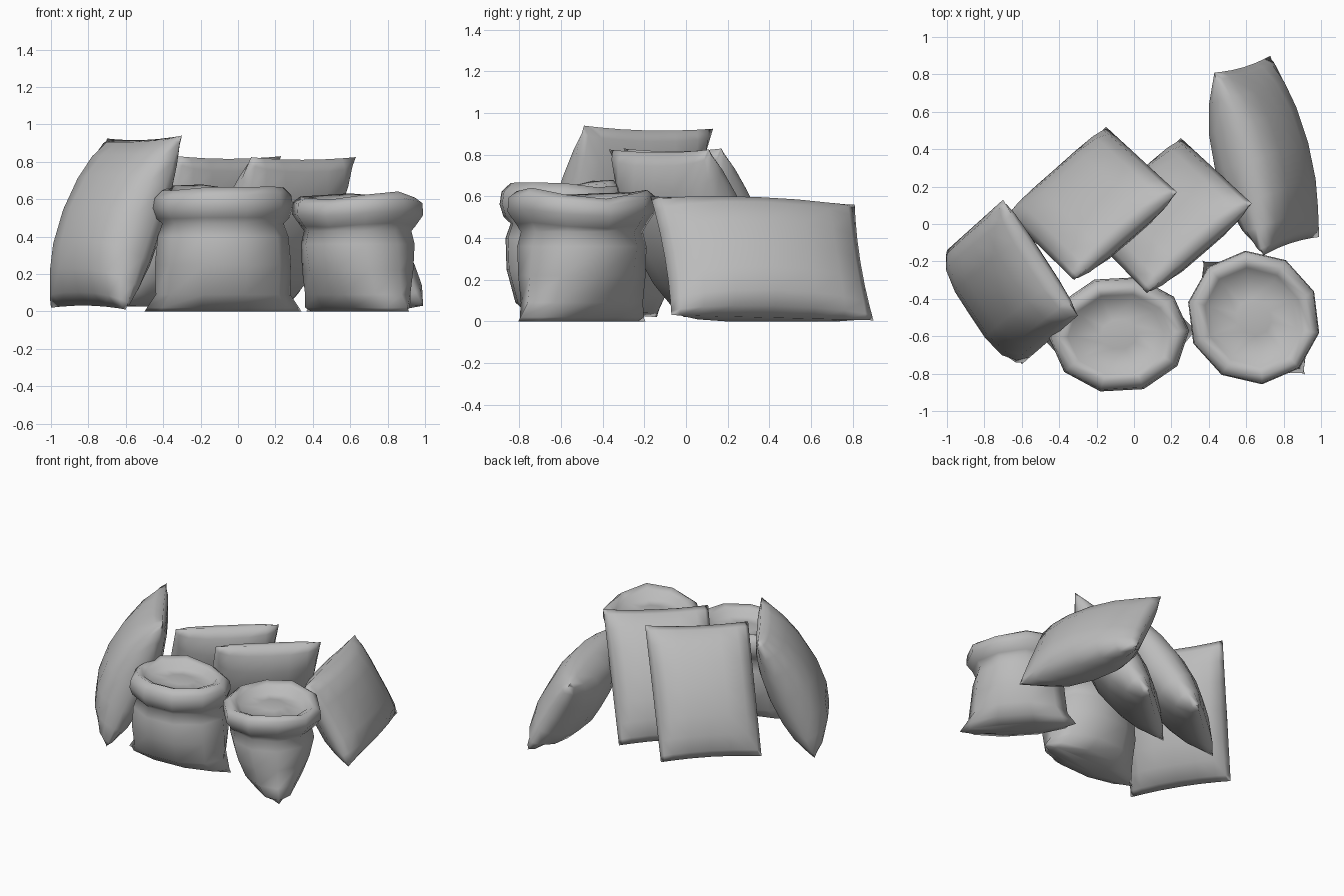
import bpy, bmesh, math
from mathutils import Vector

cube = bpy.data.objects.get("Cube")
if cube:
    bpy.data.objects.remove(cube)

# One plain grey cloth
cloth = bpy.data.materials.new("grey_cloth")
cloth.use_nodes = True
grey = (0.5, 0.5, 0.5, 1)
cloth.diffuse_color = grey
cloth.node_tree.nodes["Principled BSDF"].inputs["Base Color"].default_value = grey


def finish(name, bm, angle):
    bmesh.ops.remove_doubles(bm, verts=bm.verts, dist=0.0005)
    bmesh.ops.recalc_face_normals(bm, faces=bm.faces)
    mesh = bpy.data.meshes.new(name)
    bm.to_mesh(mesh)
    bm.free()
    mesh.materials.append(cloth)
    obj = bpy.data.objects.new(name, mesh)
    bpy.context.collection.objects.link(obj)
    bpy.ops.object.select_all(action='DESELECT')
    obj.select_set(True)
    bpy.context.view_layer.objects.active = obj
    bpy.ops.object.shade_smooth_by_angle(angle=math.radians(angle))


# Closed sack: two bulging sheets sewn together round a four-cornered outline
def closed_sack(name, start, end, belly, back, sag=1.0):
    a, b = map(Vector, start)
    c, d = map(Vector, end)
    normal = (b - a).cross(c - a).normalized()
    us = (-1, -0.93, -0.75, -0.4, 0, 0.4, 0.75, 0.93, 1)
    vs = (-1, -0.92, -0.7, -0.4, 0, 0.4, 0.7, 0.92, 1)
    bm = bmesh.new()
    for depth in (belly, -back):
        rows = []
        for v in vs:
            ts = ((v + 1) / 2) ** sag
            swell = (4 * ts * (1 - ts)) ** 0.62
            row = []
            for u in us:
                s = (u + 1) / 2
                t = (v * (1 - 0.035 * (1 - u * u)) + 1) / 2
                p = a.lerp(b, s).lerp(c.lerp(d, s), t)
                p += normal * depth * swell * (1 - u ** 4) ** 0.55
                p.z = max(p.z, 0.0)
                row.append(bm.verts.new(p))
            rows.append(row)
        for r0, r1 in zip(rows, rows[1:]):
            for i in range(len(us) - 1):
                bm.faces.new((r0[i], r0[i + 1], r1[i + 1], r1[i]))
    finish(name, bm, 100)


closed_sack("tall_leaning_sack",
            [(-1, -0.14, 0.02), (-0.6, -0.75, 0.01)],
            [(-0.7, 0.13, 0.925), (-0.3, -0.49, 0.94)], 0.22, 0.15, 0.85)
closed_sack("back_middle_sack",
            [(-0.68, 0.05, 0.02), (-0.15, 0.52, 0.01)],
            [(-0.32, -0.3, 0.83), (0.23, 0.17, 0.83)], 0.21, 0.15)
closed_sack("back_left_sack",
            [(-0.28, -0.01, 0.02), (0.25, 0.46, 0.01)],
            [(0.07, -0.37, 0.825), (0.63, 0.11, 0.825)], 0.21, 0.15)
closed_sack("side_lying_sack",
            [(0.43, 0.81, 0.56), (0.73, 0.9, 0.005)],
            [(0.69, -0.17, 0.6), (0.99, -0.07, 0.03)], 0.24, 0.16)


# Open sack: stacked rings from a flat bottom seam up to a rolled rim and its contents
def open_sack(name, centre, seam, turn, rings, wobble):
    sides = 10
    cx, cy = centre
    bm = bmesh.new()

    def ring(z, along, across, lift):
        loop = []
        for i in range(sides):
            ang = 2 * math.pi * i / sides
            x, y = along * math.cos(ang), across * math.sin(ang)
            dz = lift * (math.cos(2 * ang + wobble) + 0.6 * math.cos(3 * ang))
            loop.append(bm.verts.new((cx + x * math.cos(turn) - y * math.sin(turn),
                                      cy + x * math.sin(turn) + y * math.cos(turn), z + dz)))
        return loop

    loops = [ring(0.0, seam, 0.06, 0), ring(0.02, seam * 0.97, 0.15, 0)]
    loops += [ring(*r) for r in rings]
    for l0, l1 in zip(loops, loops[1:]):
        for i in range(sides):
            j = (i + 1) % sides
            bm.faces.new((l0[i], l0[j], l1[j], l1[i]))
    bm.faces.new(loops[0])
    bm.faces.new(loops[-1])
    finish(name, bm, 75)


open_sack("wide_open_sack", (-0.08, -0.59), 0.42, math.radians(3), [
    (0.09, 0.36, 0.235, 0), (0.25, 0.365, 0.28, 0), (0.40, 0.35, 0.285, 0),
    (0.47, 0.325, 0.26, 0), (0.50, 0.355, 0.295, 0.005), (0.56, 0.375, 0.315, 0.008),
    (0.62, 0.365, 0.305, 0.012), (0.66, 0.325, 0.26, 0.014), (0.645, 0.275, 0.22, 0.012),
    (0.6, 0.24, 0.19, 0), (0.615, 0.1, 0.08, 0)], 2.0)
open_sack("narrow_open_sack", (0.64, -0.5), 0.41, math.radians(-48), [
    (0.09, 0.35, 0.21, 0), (0.22, 0.335, 0.265, 0), (0.36, 0.32, 0.3, 0),
    (0.43, 0.3, 0.285, 0), (0.46, 0.32, 0.31, 0.01), (0.52, 0.365, 0.35, 0.012),
    (0.585, 0.36, 0.345, 0.016), (0.615, 0.325, 0.3, 0.018), (0.595, 0.275, 0.255, 0.014),
    (0.55, 0.24, 0.225, 0), (0.575, 0.1, 0.09, 0)], 0.5)
